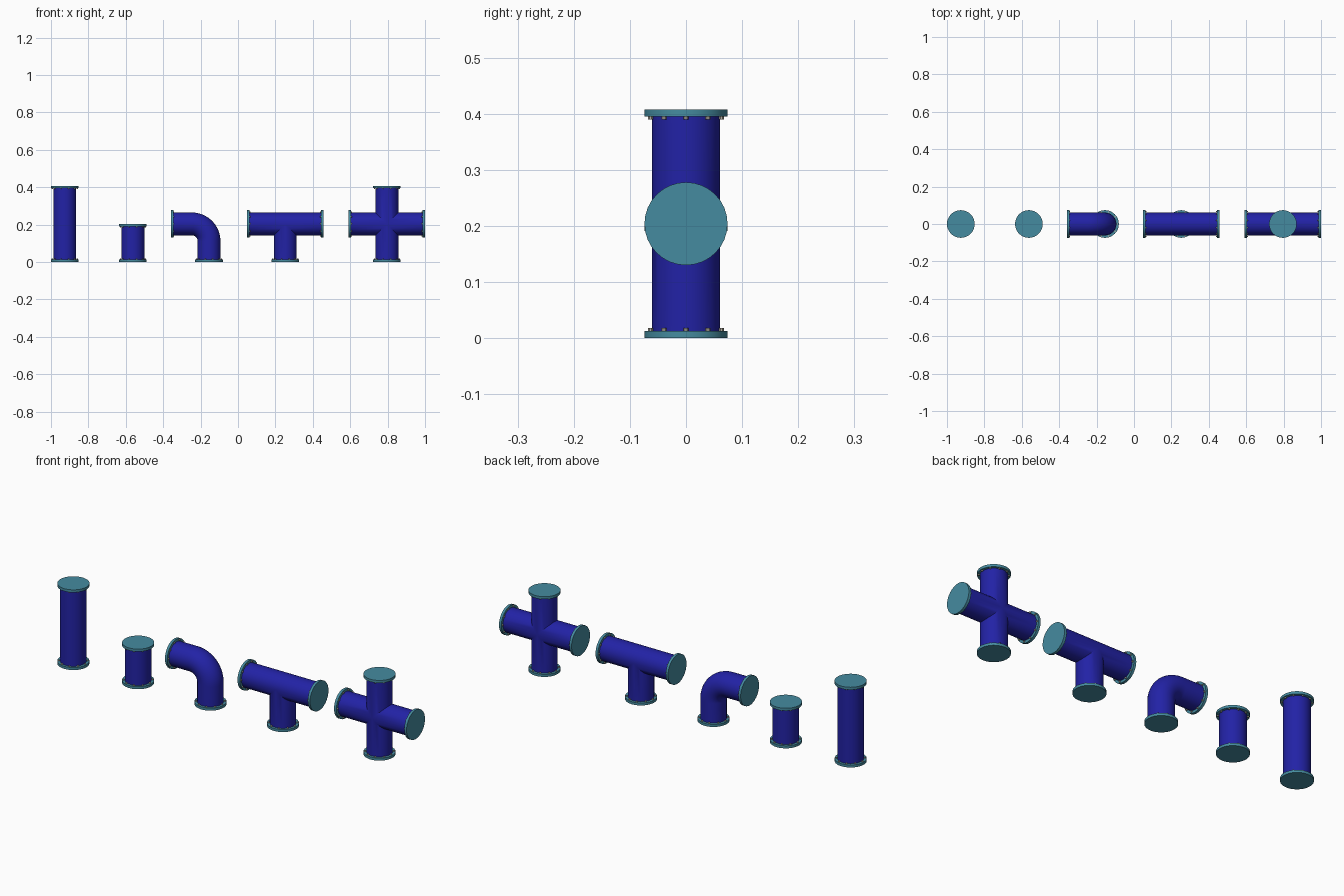
import bpy, bmesh, math
from mathutils import Vector, Matrix

if "Cube" in bpy.data.objects:
    bpy.data.objects.remove(bpy.data.objects["Cube"])

N = 32                      # sides of every pipe
R = 0.061                   # pipe radius
FR, FT = 0.074, 0.013       # flange radius and thickness
H = 0.204                   # fitting centre to flange face
BOLTS, BOLT_RING = 10, 0.0665
X, Y, Z = Vector((1, 0, 0)), Vector((0, 1, 0)), Vector((0, 0, 1))


def material(name, rgb):
    m = bpy.data.materials.new(name)
    m.diffuse_color = (*rgb, 1)
    m.use_nodes = True
    m.node_tree.nodes["Principled BSDF"].inputs["Base Color"].default_value = m.diffuse_color
    return m


BLUE = material("pipe_blue", (0.016, 0.016, 0.38))
TEAL = material("flange_teal", (0.06, 0.26, 0.35))
STEEL = material("bolt_steel", (0.45, 0.42, 0.36))


def finish(bm, name, mat, smooth=True):
    bmesh.ops.remove_doubles(bm, verts=bm.verts, dist=1e-5)
    bmesh.ops.recalc_face_normals(bm, faces=bm.faces)
    me = bpy.data.meshes.new(name)
    bm.to_mesh(me)
    bm.free()
    ob = bpy.data.objects.new(name, me)
    bpy.context.collection.objects.link(ob)
    me.materials.append(mat)
    if smooth:
        bpy.ops.object.select_all(action='DESELECT')
        bpy.context.view_layer.objects.active = ob
        ob.select_set(True)
        bpy.ops.object.shade_smooth_by_angle(angle=math.radians(30))
    return ob


def bridge(bm, a, b):
    for i in range(len(a)):
        j = (i + 1) % len(a)
        bm.faces.new((a[i], a[j], b[j], b[i]))


def ring_offsets(d):
    side = Y.cross(d)
    angles = [math.tau * i / N for i in range(N)]
    return [R * (Y * math.cos(t) + side * math.sin(t)) for t in angles]


def flanges(name, centre, arms, half):
    disc, bolts = bmesh.new(), bmesh.new()
    for d in arms:
        rot = d.to_track_quat('Z', 'Y').to_matrix().to_4x4()
        base = Matrix.Translation(centre) @ rot
        bmesh.ops.create_cone(disc, cap_ends=True, segments=N, radius1=FR, radius2=FR, depth=FT,
                              matrix=base @ Matrix.Translation((0, 0, half - FT / 2)))
        # bolt heads on the inner side of the flange
        for i in range(BOLTS):
            t = math.tau * i / BOLTS
            pos = (BOLT_RING * math.cos(t), BOLT_RING * math.sin(t), half - FT - 0.002)
            bmesh.ops.create_cone(bolts, cap_ends=True, segments=6, radius1=0.0042, radius2=0.0042,
                                  depth=0.006, matrix=base @ Matrix.Translation(pos))
    finish(disc, name + "_flanges", TEAL)
    finish(bolts, name + "_bolts", STEEL, smooth=False)


def fitting(name, x, z, arms, half=H):
    """Tubes along each arm, mitred where perpendicular arms meet."""
    centre = Vector((x, 0, z))
    bm = bmesh.new()
    for d in arms:
        offs = ring_offsets(d)
        others = [o for o in arms if abs(o.dot(d)) < 0.5]
        inner = [bm.verts.new(centre + p + d * max([0] + [p.dot(o) for o in others])) for p in offs]
        outer = [bm.verts.new(centre + p + d * (half - FT)) for p in offs]
        bridge(bm, inner, outer)
    finish(bm, name + "_pipe", BLUE)
    flanges(name, centre, arms, half)


def elbow(name, x, z, bend=0.092, steps=16):
    centre = Vector((x, 0, z))
    pivot = centre + Vector((-bend, 0, -bend))
    path = [(Vector((x, 0, FT)), Z)]
    for i in range(steps + 1):
        t = math.pi / 2 * i / steps
        radial = X * math.cos(t) + Z * math.sin(t)
        path.append((pivot + radial * bend, Z * math.cos(t) - X * math.sin(t)))
    path.append((centre - X * (H - FT), -X))
    bm = bmesh.new()
    rings = [[bm.verts.new(c + p) for p in ring_offsets(d)] for c, d in path]
    for a, b in zip(rings, rings[1:]):
        bridge(bm, a, b)
    finish(bm, name + "_pipe", BLUE)
    flanges(name, centre, (-X, -Z), H)


# the five fittings, left to right
fitting("long_straight", -0.926, H, (Z, -Z))
fitting("short_straight", -0.562, H / 2, (Z, -Z), H / 2)
elbow("elbow", -0.155, H)
fitting("tee", 0.253, H, (X, -X, -Z))
fitting("cross", 0.796, H, (X, -X, Z, -Z))
